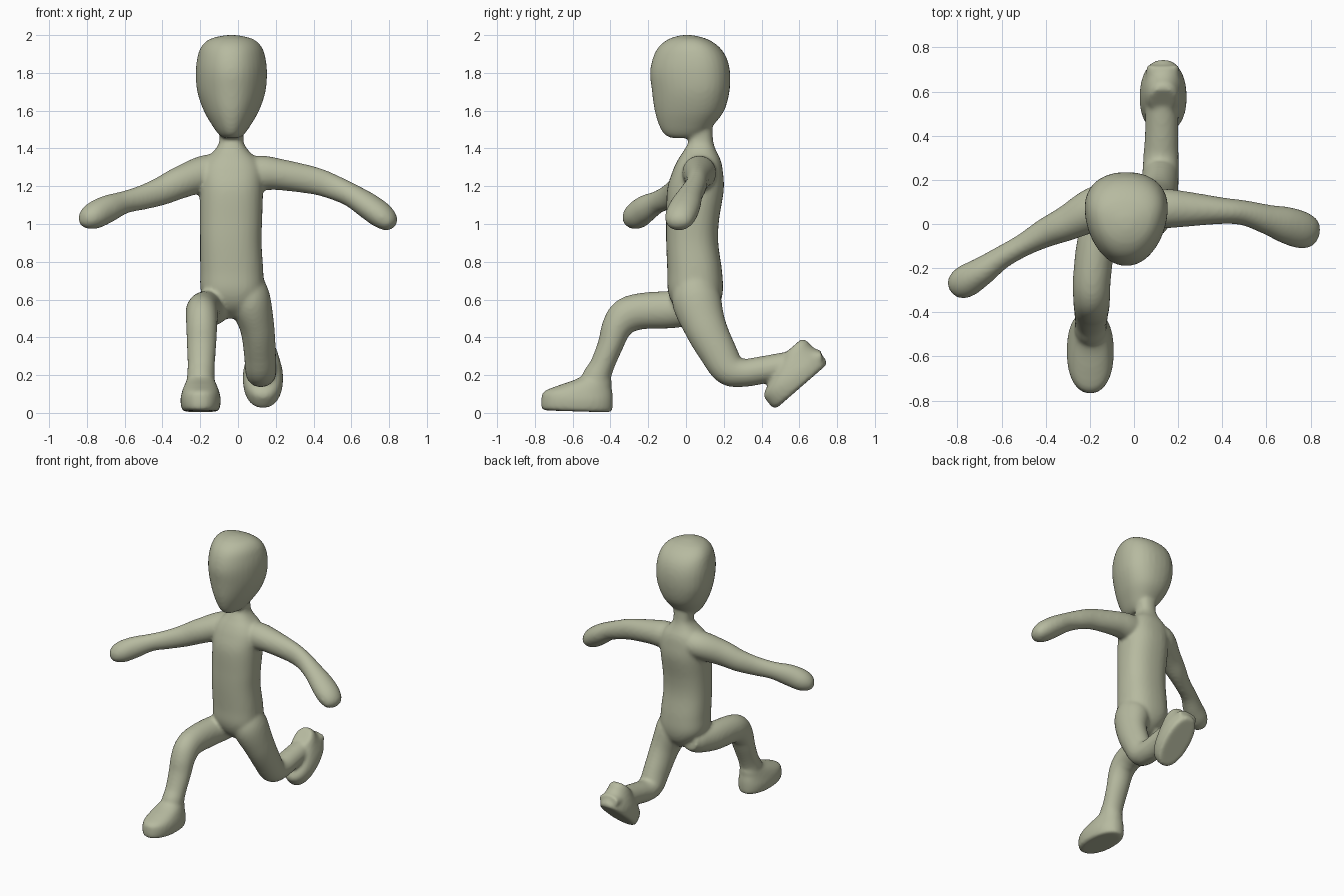
import bpy, bmesh, math
from mathutils import Vector

cube = bpy.data.objects.get("Cube")
if cube:
    bpy.data.objects.remove(cube, do_unlink=True)

X, Y, Z = Vector((1, 0, 0)), Vector((0, 1, 0)), Vector((0, 0, 1))
SIDES, STEPS = 32, 6

clay = bpy.data.materials.new("sage_clay")
clay.use_nodes = True
color = (0.47, 0.49, 0.35, 1)
clay.diffuse_color = color
clay.node_tree.nodes["Principled BSDF"].inputs["Base Color"].default_value = color
clay.node_tree.nodes["Principled BSDF"].inputs["Roughness"].default_value = 0.7


def spline(points):
    """Smoothly interpolate tuples of any length."""
    result = []
    for i in range(len(points) - 1):
        quad = [points[max(i - 1, 0)], points[i], points[i + 1],
                points[min(i + 2, len(points) - 1)]]
        for s in range(STEPS):
            t = s / STEPS
            result.append([b + t * (c - a) / 2 + t * t * (a - 2.5 * b + 2 * c - d / 2)
                           + t ** 3 * (1.5 * (b - c) + (d - a) / 2)
                           for a, b, c, d in zip(*quad)])
    return result + [list(points[-1])]


def loft(name, sections, ref, tangent=None, taper=0, power=1):
    """Skin sections (x, y, z, radius along ref, radius across)."""
    rows = spline(sections)
    bm = bmesh.new()
    rings = []
    for i, row in enumerate(rows):
        center, ra, rb = Vector(row[:3]), max(row[3], 0.003), max(row[4], 0.003)
        t = tangent or (Vector(rows[min(i + 1, len(rows) - 1)][:3])
                        - Vector(rows[max(i - 1, 0)][:3])).normalized()
        a = (ref - t * ref.dot(t)).normalized()
        b = t.cross(a)
        ring = []
        for k in range(SIDES):
            ang = math.tau * k / SIDES
            c, s = (math.copysign(abs(f) ** power, f) for f in (math.cos(ang), math.sin(ang)))
            ring.append(bm.verts.new(center + a * ra * c * (1 + taper * s) + b * rb * s))
        rings.append(ring)
    for low, high in zip(rings, rings[1:]):
        for k in range(SIDES):
            n = (k + 1) % SIDES
            bm.faces.new((low[k], low[n], high[n], high[k]))
    bm.faces.new(rings[0][::-1])
    bm.faces.new(rings[-1])
    bmesh.ops.recalc_face_normals(bm, faces=bm.faces)
    mesh = bpy.data.meshes.new(name)
    bm.to_mesh(mesh)
    bm.free()
    mesh.materials.append(clay)
    obj = bpy.data.objects.new(name, mesh)
    bpy.context.collection.objects.link(obj)
    return obj


def foot(name, center, toe, up):
    """Flat sole with a rounded upper that rises towards the heel."""
    layers = [(0, 0, .17, .085), (.012, 0, .188, .1), (.06, 0, .19, .107),
              (.1, -.005, .182, .1), (.135, -.04, .14, .088), (.165, -.08, .1, .075),
              (.19, -.095, .07, .06)]
    sections = [(*(center + up * h + toe * f), wide, long) for h, f, long, wide in layers]
    return loft(name, sections, X, tangent=up, power=.9)


# Head, neck and torso
parts = [
    loft("head", [(-.035, -.02, 1.455, .04, .06), (-.035, -.01, 1.475, .066, .105),
                  (-.035, .0, 1.52, .098, .142), (-.035, .018, 1.6, .143, .184),
                  (-.035, .025, 1.7, .176, .205), (-.035, .022, 1.8, .184, .212),
                  (-.035, .02, 1.88, .176, .195), (-.035, .015, 1.94, .155, .158),
                  (-.035, .01, 1.98, .11, .1), (-.035, .005, 2.0, .03, .03)],
         X, tangent=Z, taper=.2, power=.92),
    loft("torso", [(-.02, .06, .5, .06, .05), (-.02, .055, .56, .12, .115),
                   (-.03, .05, .64, .165, .145), (-.033, .046, .75, .167, .145),
                   (-.038, .033, .9, .163, .138), (-.037, .035, 1.02, .165, .14),
                   (-.035, .05, 1.18, .168, .15), (-.035, .062, 1.28, .168, .133),
                   (-.035, .07, 1.34, .14, .113), (-.035, .074, 1.39, .09, .085),
                   (-.035, .078, 1.44, .064, .066), (-.035, .07, 1.54, .07, .07)],
         X, tangent=Z, power=.85),
]

# Arms
parts += [
    loft("left_arm", [(-.02, .07, 1.27, .08, .08), (.12, .07, 1.27, .092, .09),
                      (.22, .068, 1.262, .083, .082), (.4, .06, 1.23, .073, .06),
                      (.5, .05, 1.197, .066, .057), (.6, .022, 1.152, .062, .067),
                      (.69, -.005, 1.095, .069, .083), (.765, -.03, 1.04, .067, .083),
                      (.81, -.045, 1.0, .045, .06), (.826, -.05, .985, .01, .015)], Z),
    loft("right_arm", [(-.04, .1, 1.28, .08, .08), (-.16, .075, 1.272, .095, .1),
                       (-.3, .005, 1.222, .086, .08), (-.4, -.04, 1.177, .076, .066),
                       (-.5, -.095, 1.142, .066, .052), (-.6, -.152, 1.115, .06, .052),
                       (-.69, -.215, 1.08, .073, .065), (-.765, -.262, 1.043, .071, .073),
                       (-.812, -.291, 1.018, .046, .052), (-.83, -.303, 1.01, .01, .012)], Z),
]

# Legs
parts += [
    loft("left_leg", [(.03, .05, .7, .1, .1), (.06, .055, .6, .112, .13),
                      (.1, .1, .46, .092, .113), (.115, .165, .33, .085, .1),
                      (.12, .225, .235, .083, .09), (.122, .3, .212, .08, .075),
                      (.125, .4, .226, .076, .073), (.127, .54, .254, .074, .07),
                      (.13, .64, .28, .077, .058), (.13, .72, .295, .075, .04)], X),
    loft("right_leg", [(-.12, .13, .57, .06, .06), (-.125, .06, .56, .085, .09),
                       (-.17, -.08, .547, .087, .099), (-.19, -.24, .538, .086, .096),
                       (-.192, -.32, .51, .084, .094), (-.192, -.368, .45, .082, .08),
                       (-.193, -.4, .36, .078, .068), (-.195, -.445, .25, .072, .065),
                       (-.197, -.475, .18, .074, .078), (-.198, -.485, .1, .075, .075)], X),
]

# Feet
parts += [
    foot("right_foot", Vector((-.198, -.578, .008)), Vector((0, -1, .03)).normalized(),
         Vector((0, .03, 1)).normalized()),
    foot("left_foot", Vector((.132, .612, .14)), Vector((0, -.755, -.656)),
         Vector((0, -.656, .755))),
]

# Fuse the parts into one continuous skin
bpy.ops.object.select_all(action='DESELECT')
for part in parts:
    part.select_set(True)
body = parts[1]
bpy.context.view_layer.objects.active = body
bpy.ops.object.join()
body.name = "body"
fuse = body.modifiers.new("fuse", 'REMESH')
fuse.mode = 'VOXEL'
fuse.voxel_size = 0.011
fuse.use_smooth_shade = True
soften = body.modifiers.new("soften", 'SMOOTH')
soften.factor = 0.5
soften.iterations = 8
bpy.ops.object.shade_smooth()
